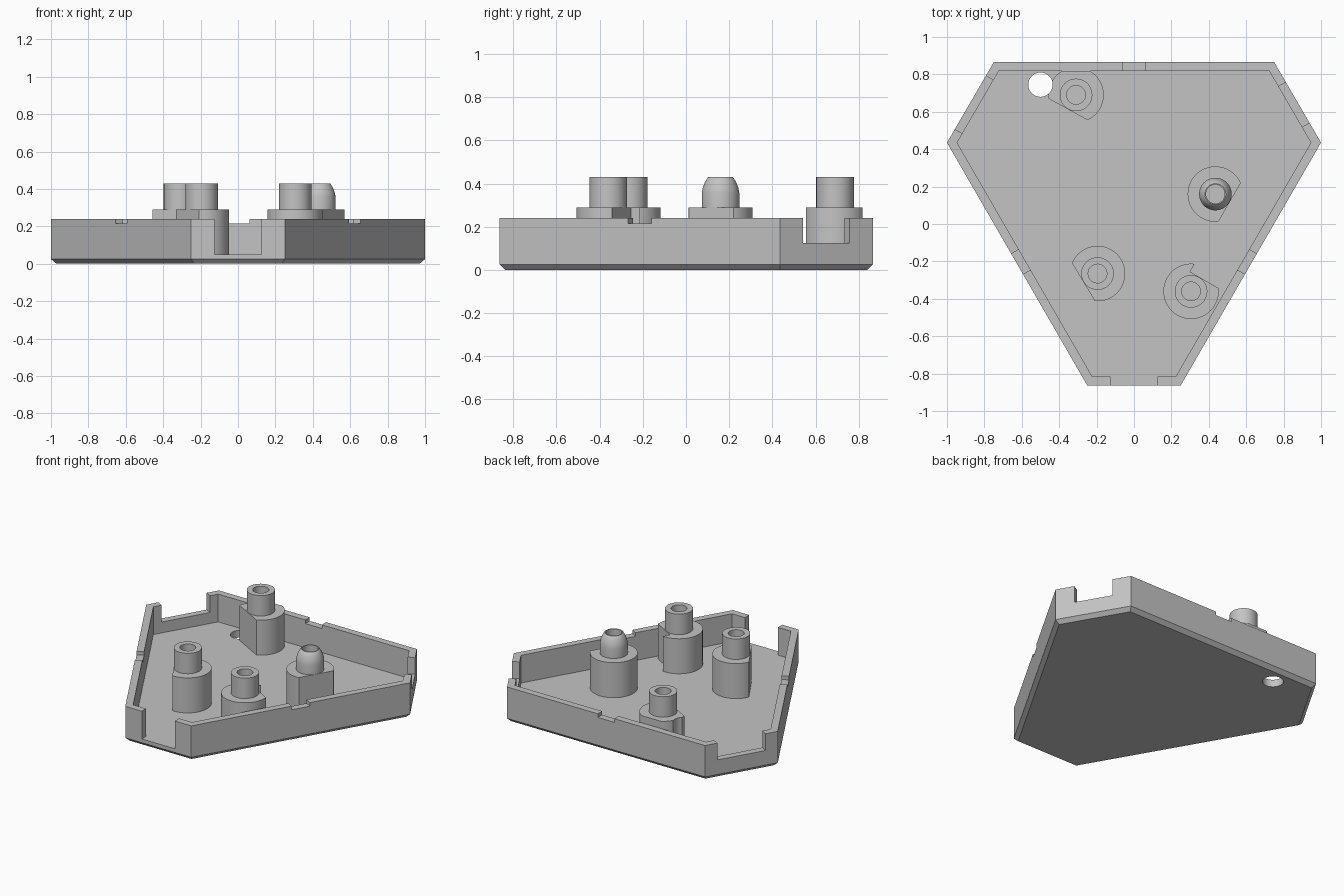
import bpy, bmesh, math
from mathutils import Vector, Matrix

cube = bpy.data.objects.get("Cube")
if cube:
    bpy.data.objects.remove(cube, do_unlink=True)

grey = bpy.data.materials.new("plain grey")
grey.use_nodes = True
GREY = (0.55, 0.55, 0.55, 1)
grey.diffuse_color = GREY
grey.node_tree.nodes["Principled BSDF"].inputs["Base Color"].default_value = GREY

# Outer outline, counter-clockwise from the front edge
OUTLINE = [Vector(p) for p in ((-0.25, -0.863), (0.25, -0.863), (1, 0.435),
                               (0.75, 0.865), (-0.75, 0.865), (-1, 0.435))]
WALL, FLOOR, RIM = 0.047, 0.05, 0.24


def make_object(name, bm):
    bmesh.ops.recalc_face_normals(bm, faces=bm.faces)
    mesh = bpy.data.meshes.new(name)
    bm.to_mesh(mesh)
    bm.free()
    mesh.materials.append(grey)
    obj = bpy.data.objects.new(name, mesh)
    bpy.context.collection.objects.link(obj)
    return obj


def inset(points, d):
    """Move every edge of a convex outline inwards by d."""
    result = []
    for i, p in enumerate(points):
        a = (p - points[i - 1]).normalized()
        b = (points[(i + 1) % len(points)] - p).normalized()
        na, nb = Vector((-a.y, a.x)), Vector((-b.y, b.x))
        result.append(p + (na + nb) * d / (1 + na.dot(nb)))
    return result


def loft(name, layers):
    """Solid through stacked outlines given as (points, height)."""
    bm = bmesh.new()
    rings = [[bm.verts.new((p.x, p.y, z)) for p in pts] for pts, z in layers]
    for low, high in zip(rings, rings[1:]):
        for i in range(len(low)):
            bm.faces.new((low[i - 1], low[i], high[i], high[i - 1]))
    bm.faces.new(rings[0])
    bm.faces.new(rings[-1])
    return make_object(name, bm)


def box(centre, size, angle=0):
    bm = bmesh.new()
    bmesh.ops.create_cube(bm, size=1)
    m = (Matrix.Translation(centre) @ Matrix.Rotation(angle, 4, "Z")
         @ Matrix.Diagonal((*size, 1)))
    bmesh.ops.transform(bm, matrix=m, verts=bm.verts)
    return make_object("cutter", bm)


def lathe(name, profile, x, y, steps=64):
    """Closed ring of revolution from a closed (radius, height) profile."""
    bm = bmesh.new()
    rings = []
    for s in range(steps):
        t = math.tau * s / steps
        rings.append([bm.verts.new((x + r * math.cos(t), y + r * math.sin(t), z))
                      for r, z in profile])
    for s in range(steps):
        a, b = rings[s - 1], rings[s]
        for i in range(len(profile)):
            bm.faces.new((a[i - 1], a[i], b[i], b[i - 1]))
    return make_object(name, bm)


def cylinder(x, y, radius):
    bm = bmesh.new()
    bmesh.ops.create_cone(bm, cap_ends=True, segments=48, radius1=radius,
                          radius2=radius, depth=1,
                          matrix=Matrix.Translation((x, y, 0)))
    return make_object("cutter", bm)


def cut(obj, cutter):
    cutter.hide_render = True
    mod = obj.modifiers.new("cut", "BOOLEAN")
    mod.operation = "DIFFERENCE"
    mod.solver = "EXACT"
    mod.object = cutter
    bpy.context.view_layer.objects.active = obj
    bpy.ops.object.modifier_apply(modifier=mod.name)
    bpy.data.objects.remove(cutter, do_unlink=True)


def smooth(obj):
    bpy.ops.object.select_all(action="DESELECT")
    obj.select_set(True)
    bpy.context.view_layer.objects.active = obj
    bpy.ops.object.shade_smooth_by_angle(angle=math.radians(25))


# Tray with chamfered underside
tray = loft("tray", [(inset(OUTLINE, 0.025), 0), (OUTLINE, 0.025), (OUTLINE, RIM)])
inner = inset(OUTLINE, WALL)
cut(tray, loft("cutter", [(inner, FLOOR), (inner, 0.5)]))

# Wall notches: one per edge, as (width, bottom height)
NOTCHES = [(0.25, FLOOR), (0.125, 0.215), (0.25, 0.125),
           (0.125, 0.215), (0.33, 0.125), (0.125, 0.215)]
for i, (width, bottom) in enumerate(NOTCHES):
    a, b = OUTLINE[i], OUTLINE[(i + 1) % 6]
    mid, d = (a + b) / 2, b - a
    cut(tray, box((mid.x, mid.y, bottom + 0.25), (width, 0.14, 0.5),
                  math.atan2(d.y, d.x)))

# Round hole through the floor
HOLE = (-0.5, 0.745, 0.065)
cut(tray, cylinder(*HOLE))
smooth(tray)

# Hollow posts standing on wider bosses
BOSS, POST, BORE, STEP, TOP, BASE = 0.148, 0.087, 0.05, 0.29, 0.43, 0.04
STRAIGHT = [(POST, TOP)]
ROUNDED = [(POST, 0.355), (0.083, 0.378), (0.073, 0.405), (0.06, 0.427), (0.056, TOP)]


def post(name, x, y, flat_angle, tip=STRAIGHT, start=-0.3):
    profile = [(BORE, BASE), (BOSS, BASE), (BOSS, STEP), (POST, STEP),
               *tip, (BORE, TOP)]
    obj = lathe(name, profile, x, y)
    # Flat side: local x runs along the flat, local y points outwards
    angle = math.radians(flat_angle - 90)
    offset = Matrix.Rotation(angle, 3, "Z") @ Vector((start + 0.3, 0.088 + 0.1, 0))
    cut(obj, box((x + offset.x, y + offset.y, 0.3), (0.6, 0.2, 0.8), angle))
    return obj


back_post = post("back_post", -0.31, 0.69, 241)
cut(back_post, box((-0.31, 0.865 - WALL + 0.1, 0.3), (0.6, 0.2, 0.8)))
cut(back_post, cylinder(*HOLE))
posts = [back_post,
         post("rounded_post", 0.435, 0.16, -30, ROUNDED),
         post("front_right_post", -0.195, -0.265, 211),
         post("front_left_post", 0.305, -0.36, 60, start=-0.057)]
for obj in posts:
    smooth(obj)
